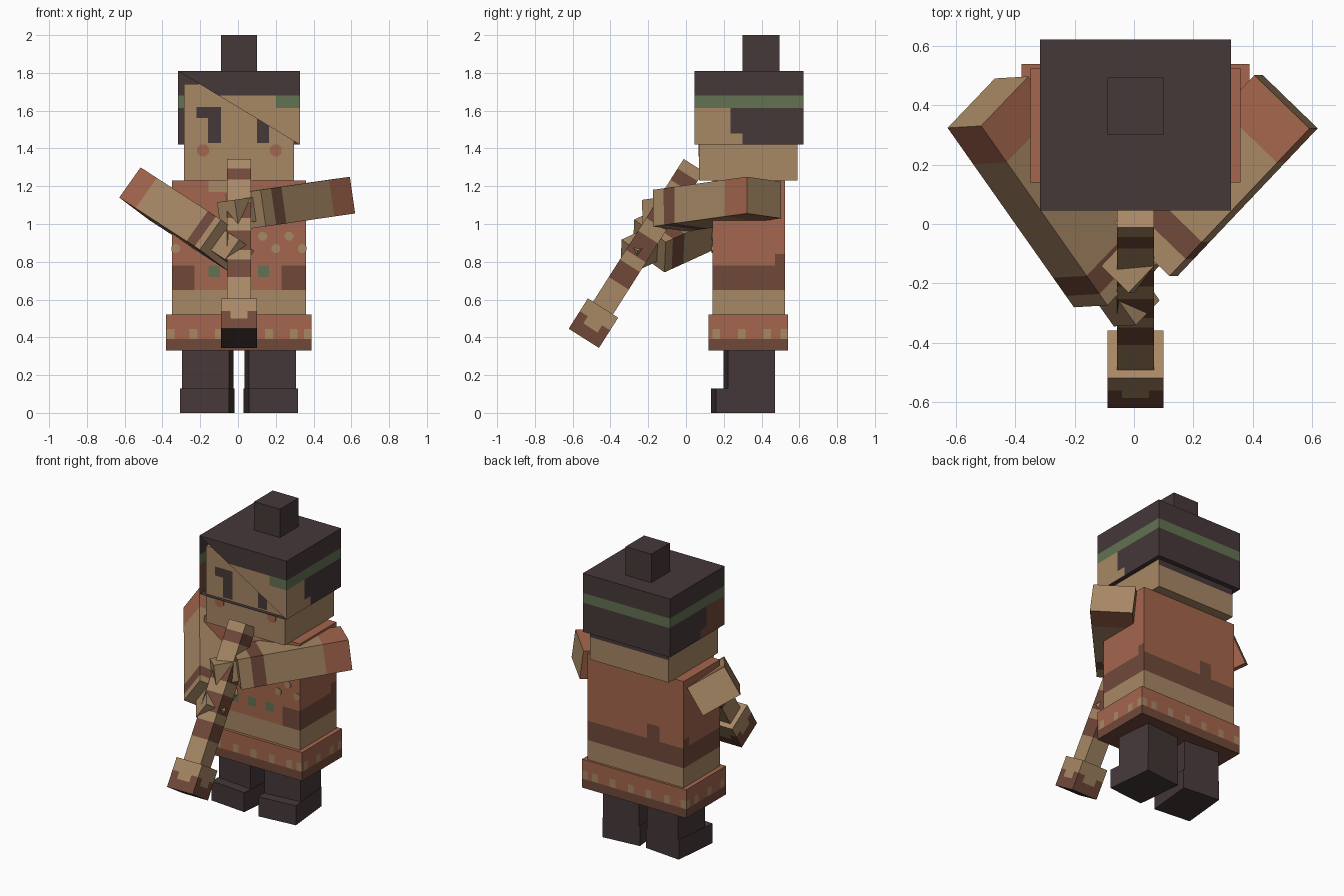
import bpy, bmesh, math
from mathutils import Vector, Matrix

if "Cube" in bpy.data.objects:
    bpy.data.objects.remove(bpy.data.objects["Cube"])

# Flat colours
SRGB = {"skin": (167, 136, 101), "dark_hair": (70, 56, 57), "terracotta": (164, 102, 77),
        "brown": (113, 73, 58), "green": (98, 114, 81)}
MATS = []
for label, rgb in SRGB.items():
    m = bpy.data.materials.new(label)
    col = [(((c / 255) + 0.055) / 1.055) ** 2.4 for c in rgb] + [1]
    m.use_nodes = True
    m.diffuse_color = col
    bsdf = next(n for n in m.node_tree.nodes if n.type == 'BSDF_PRINCIPLED')
    bsdf.inputs["Base Color"].default_value = col
    bsdf.inputs["Roughness"].default_value = 0.9
    MATS.append(m)
SKIN, HAIR, CLAY, BROWN, GREEN = range(5)


def finish(name, bm, rule, matrix=None):
    """Colour each face by its centre and normal, then make the object."""
    bm.normal_update()
    for f in bm.faces:
        f.material_index = rule(f.calc_center_median(), f.normal) if callable(rule) else rule
    me = bpy.data.meshes.new(name)
    bm.to_mesh(me)
    bm.free()
    for m in MATS:
        me.materials.append(m)
    ob = bpy.data.objects.new(name, me)
    bpy.context.collection.objects.link(ob)
    if matrix:
        ob.matrix_world = matrix
    return ob


def box(name, lo, hi, rule, cuts=((), (), ()), matrix=None, edit=None):
    """Box between two corners, sliced along x, y and z so colours can follow the cuts."""
    lo, hi = Vector(lo), Vector(hi)
    bm = bmesh.new()
    bmesh.ops.create_cube(bm, size=1)
    for v in bm.verts:
        v.co = (lo + hi) / 2 + v.co * (hi - lo)
    if edit:
        edit(bm)
    for axis in range(3):
        n = Vector([float(i == axis) for i in range(3)])
        for c in cuts[axis]:
            geom = bm.verts[:] + bm.edges[:] + bm.faces[:]
            bmesh.ops.bisect_plane(bm, geom=geom, plane_co=n * c, plane_no=n)
    return finish(name, bm, rule, matrix)


def spot(name, x, y, z, r, colour):
    """Thin eight-sided spot on a front face."""
    bm = bmesh.new()
    bmesh.ops.create_cone(bm, cap_ends=True, segments=8, radius1=r, radius2=r, depth=0.006)
    rot = Matrix.Rotation(math.pi / 2, 4, 'X') @ Matrix.Rotation(math.pi / 8, 4, 'Z')
    finish(name, bm, colour, Matrix.Translation((x, y, z)) @ rot)


# Legs with boots, toes turned out
for side, x in (("left", 0.17), ("right", -0.16)):
    turn = Matrix.Translation((x, 0.33, 0)) @ Matrix.Rotation(math.copysign(math.radians(5.5), x), 4, 'Z')
    box(side + "_leg", (-0.125, -0.12, 0.13), (0.125, 0.13, 0.36), HAIR, matrix=turn)
    box(side + "_boot", (-0.13, -0.185, 0), (0.13, 0.13, 0.13), HAIR, matrix=turn)

# Skirt with a dotted hem
DOTS_X = [-0.358, -0.235, -0.1, 0.03, 0.165, 0.295, 0.37]
DOTS_Y = [0.16, 0.295, 0.43, 0.52]


def skirt_rule(c, n):
    if c.z < 0.39:
        return BROWN
    along, dots = (c.y, DOTS_Y) if abs(n.x) > 0.5 else (c.x, DOTS_X)
    if c.z < 0.445 and abs(n.z) < 0.5 and min(abs(along - d) for d in dots) < 0.02:
        return SKIN
    return CLAY


both = lambda dots: [d + s for d in dots for s in (-0.021, 0.021)]
box("skirt", (-0.38, 0.12, 0.33), (0.39, 0.54, 0.52), skirt_rule,
    (both(DOTS_X), both(DOTS_Y), (0.39, 0.445)))


# Tunic
def tunic_rule(c, n):
    if c.z < 0.65:
        return SKIN
    if n.y < -0.5:
        if c.z > 1.17 and -0.16 < c.x < 0.07:
            return SKIN
        if 0.72 < c.z < 0.78 and any(abs(c.x - g) < 0.03 for g in (-0.125, 0.005, 0.135)):
            return GREEN
        return BROWN if c.z < 0.78 and abs(c.x) > 0.23 else CLAY
    if n.y > 0.5 and -0.17 < c.x < -0.08 and c.z < 0.88:
        return BROWN
    if abs(n.x) > 0.5 and c.y > 0.47 and c.z < 0.84:
        return BROWN
    return BROWN if c.z < 0.78 else CLAY


box("tunic", (-0.35, 0.14, 0.5), (0.36, 0.525, 1.23), tunic_rule,
    ((-0.23, -0.17, -0.155, -0.095, -0.08, -0.025, 0.035, 0.07, 0.105, 0.165, 0.23),
     (0.47,), (0.65, 0.72, 0.78, 0.84, 0.88, 1.17)))
for x in (-0.33, -0.2, 0.2, 0.34):
    spot("tunic_spot", x, 0.139, 0.87, 0.025, SKIN)
for x in (-0.26, -0.13, 0.13, 0.27):
    spot("tunic_spot", x, 0.139, 0.935, 0.025, SKIN)


# Head with eyes and cheeks
def head_rule(c, n):
    if n.y < -0.5:
        right_eye = -0.16 < c.x < -0.09 and 1.43 < c.z < 1.62
        brow = -0.22 < c.x < -0.09 and 1.56 < c.z < 1.62
        left_eye = 0.1 < c.x < 0.165 and 1.43 < c.z < 1.56
        return HAIR if right_eye or brow or left_eye else SKIN
    return HAIR if n.y > 0.5 and c.z > 1.38 else SKIN


box("head", (-0.285, 0.07, 1.23), (0.297, 0.59, 1.74), head_rule,
    ((-0.22, -0.16, -0.09, 0.1, 0.165), (), (1.38, 1.43, 1.56, 1.62)))
for x in (-0.185, 0.2):
    spot("cheek", x, 0.069, 1.39, 0.034, CLAY)


# Hair shell, with half of its front face swept away
def open_front(bm):
    front = min(bm.faces, key=lambda f: f.calc_center_median().y)
    corner = min(front.verts, key=lambda v: v.co.x + v.co.z)
    keep = [v for v in front.verts if v is not corner]
    bmesh.ops.delete(bm, geom=[front], context='FACES_ONLY')
    bm.faces.new(keep)


def hair_rule(c, n):
    if c.z > 1.68 or abs(n.z) > 0.5:
        return HAIR
    if abs(n.y) > 0.5 and c.y < 0.1:
        return GREEN if c.z > 1.615 and c.x > 0.2 else SKIN
    if c.z > 1.615:
        return GREEN
    if abs(n.x) > 0.5 and c.y < (0.235 if c.z > 1.48 else 0.3):
        return SKIN if c.x > 0 else BROWN
    return HAIR


box("hair", (-0.317, 0.045, 1.42), (0.327, 0.623, 1.81), hair_rule,
    ((0.2,), (0.235, 0.3), (1.48, 1.615, 1.68)), edit=open_front)
box("hair_bun", (-0.09, 0.3, 1.81), (0.1, 0.495, 2.0), HAIR)


# Arms: sleeve and hand along a direction, with one width axis given
def arm(side, start, direction, width, length, band):
    d = Vector(direction).normalized()
    a = Vector(width)
    a = (a - d * a.dot(d)).normalized()
    frame = Matrix((a, d.cross(a), d)).transposed().to_4x4()
    frame.translation = start

    def rule(c, n):
        if c.z < 0.16 and n.z > -0.5:
            return CLAY
        return BROWN if band[0] < c.z < band[1] else SKIN

    box(side + "_sleeve", (-0.13, -0.098, 0), (0.13, 0.098, length), rule,
        ((), (), (0.16, *band)), frame)
    box(side + "_hand", (-0.065, -0.065, length), (0.065, 0.065, length + 0.14), SKIN, matrix=frame)


arm("right", (-0.4925, 0.411, 1.16), (0.54, -0.767, -0.35), (-0.16, -0.168, 0.12), 0.79, (0.66, 0.74))
arm("left", (0.513, 0.4125, 1.14), (-0.685, -0.722, -0.1), (0.2, -0.185, 0.028), 0.69, (0.53, 0.61))

# Club, leaning back toward the chin
lean = Matrix.Translation((0.005, -0.49, 0.475)) @ Matrix.Rotation(math.radians(-32.4), 4, 'X')
BANDS = [(0.25, 0.36), (0.42, 0.54), (0.62, 0.72), (0.86, 0.93)]
box("club_shaft", (-0.0625, -0.0625, 0.09), (0.0625, 0.0625, 0.99),
    lambda c, n: BROWN if any(s < c.z < e for s, e in BANDS) else SKIN,
    ((), (), [v for b in BANDS for v in b]), lean)


def club_rule(c, n):
    if n.z < -0.5:
        return HAIR
    middle = abs(c.x if abs(n.y) > 0.5 else c.y) < 0.045
    return BROWN if c.z < (-0.03 if middle else 0.015) else SKIN


box("club_head", (-0.095, -0.095, -0.095), (0.095, 0.095, 0.095), club_rule,
    ((-0.045, 0.045), (-0.045, 0.045), (-0.03, 0.015)), lean)
